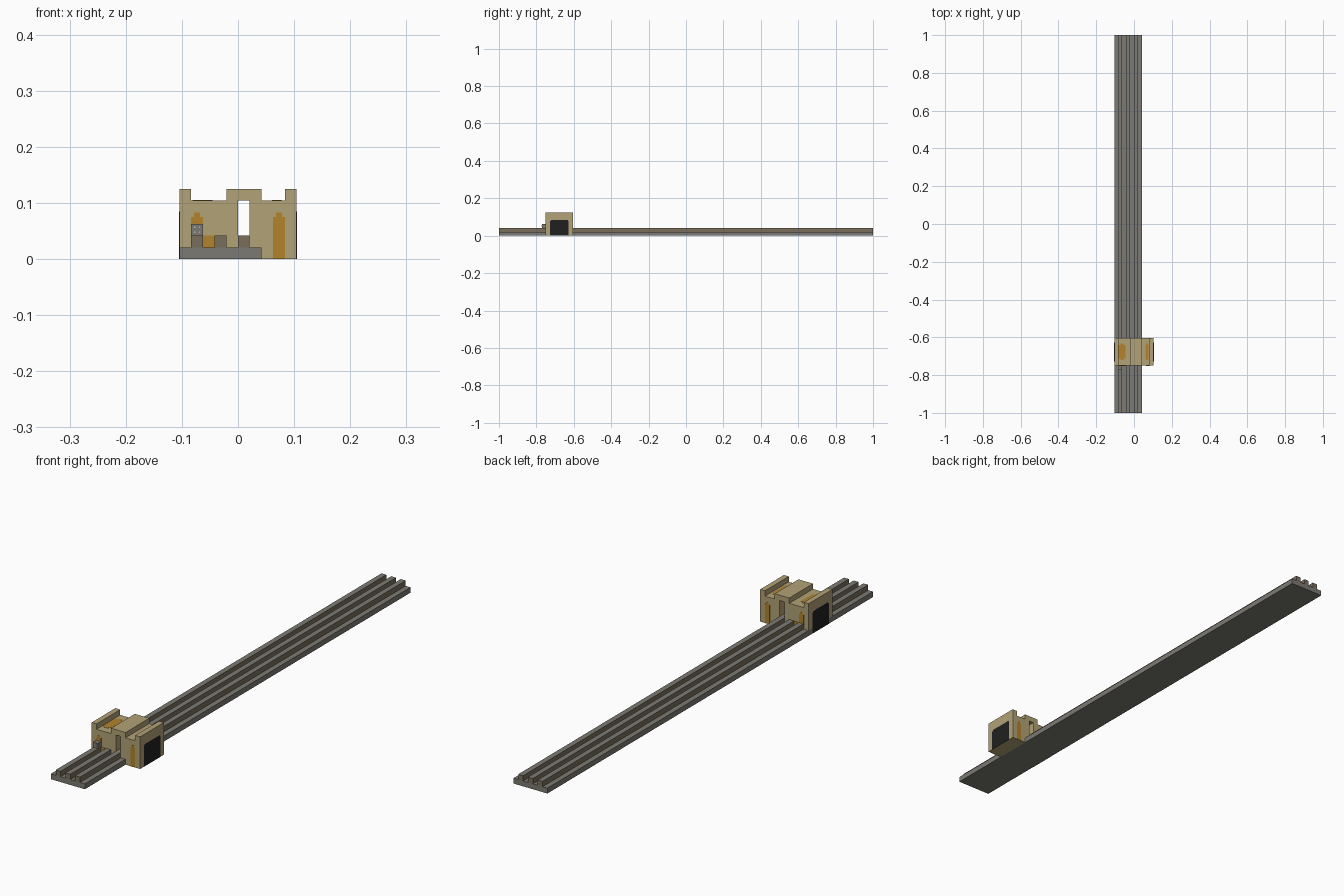
import bpy, bmesh

old = bpy.data.objects.get("Cube")
if old:
    bpy.data.objects.remove(old, do_unlink=True)

U = 1 / 48            # block unit
FRONT, BACK = -36 * U, -29 * U   # depth range of the gatehouse
LIFT = 0.0008         # thickness of painted plates


def material(name, r, g, b):
    lin = [((c / 255 + 0.055) / 1.055) ** 2.4 for c in (r, g, b)] + [1]
    m = bpy.data.materials.new(name)
    m.use_nodes = True
    m.diffuse_color = lin
    m.node_tree.nodes["Principled BSDF"].inputs["Base Color"].default_value = lin
    return m


stone = material("stone grey", 124, 122, 115)
wood = material("weathered brown", 123, 111, 92)
sand = material("sand tan", 178, 162, 118)
amber = material("amber", 178, 130, 44)
black = material("opening black", 32, 32, 33)
pale = material("pale dots", 172, 178, 182)


def prism(name, outline, axis, lo, hi, *mats):
    """Extrude a 2D outline along an axis; the outline uses the other two axes in order."""
    def place(p, d):
        co = list(p)
        co.insert(axis, d)
        return co
    bm = bmesh.new()
    a = [bm.verts.new(place(p, lo)) for p in outline]
    b = [bm.verts.new(place(p, hi)) for p in outline]
    bm.faces.new(a)
    bm.faces.new(b)
    for i in range(len(a)):
        j = (i + 1) % len(a)
        bm.faces.new((a[i], a[j], b[j], b[i]))
    bmesh.ops.recalc_face_normals(bm, faces=bm.faces)
    if len(mats) > 1:      # second colour goes on upward faces
        bm.normal_update()
        for f in bm.faces:
            f.material_index = int(f.normal.z > 0.5)
    me = bpy.data.meshes.new(name)
    bm.to_mesh(me)
    bm.free()
    for m in mats:
        me.materials.append(m)
    ob = bpy.data.objects.new(name, me)
    bpy.context.collection.objects.link(ob)
    return ob


def rect(x0, x1, y0, y1):
    return [(x0, y0), (x1, y0), (x1, y1), (x0, y1)]


# Track bed with three rails
prism("track_bed", rect(-5 * U, 2 * U, 0, U), 1, -1, 1, stone)
for name, x in (("left_edge_rail", -4), ("middle_rail", -2), ("right_edge_rail", 0)):
    prism(name, rect(x * U, (x + 1) * U, U, 2 * U), 1, -1, 1, wood, stone)

# Gatehouse: stepped roof profile with a doorway cut through it
steps = [(-5, 0), (5, 0), (5, 6), (4, 6), (4, 5), (2, 5), (2, 6), (-1, 6),
         (-1, 5), (-4, 5), (-4, 6), (-5, 6)]
house = prism("gatehouse", [(x * U, z * U) for x, z in steps], 1, FRONT, BACK, sand)
cutter = prism("doorway_cutter", rect(0, U, 2 * U, 5 * U), 1, FRONT - U, BACK + U, sand)
cutter.hide_render = True
cutter.hide_set(True)
cut = house.modifiers.new("doorway", "BOOLEAN")
cut.operation = "DIFFERENCE"
cut.solver = "EXACT"
cut.object = cutter

# Amber windows on front and back walls, each with a narrow tip
for side, y0, y1 in (("front", FRONT - LIFT, FRONT), ("back", BACK, BACK + LIFT)):
    for part, x in (("left", 3 * U), ("right", -4 * U)):
        q = U / 4
        low = 0 if x > 0 else U
        shape = [(x, low), (x + U, low), (x + U, 3.6 * U), (x + 3 * q, 3.6 * U),
                 (x + 3 * q, 4 * U), (x + q, 4 * U), (x + q, 3.6 * U), (x, 3.6 * U)]
        prism(f"{side}_{part}_window", shape, 1, y0, y1, amber)
    prism(f"{side}_low_panel", rect(-3 * U, -2 * U, U, 2 * U), 1, y0, y1, amber)

# Black arched openings on the two end walls, with stepped upper corners
mid = (FRONT + BACK) / 2
half = [(2.4, 0), (2.4, 3.8), (2.2, 3.8), (2.2, 4.05), (2, 4.05)]
arch = [(mid + y * U, z * U) for y, z in half]
arch += [(mid - y * U, z * U) for y, z in reversed(half)]
prism("left_opening", arch, 0, 5 * U, 5 * U + LIFT, black)
prism("right_opening", arch, 0, -5 * U - LIFT, -5 * U, black)

# Amber strips on the lower roofs, narrowed at both ends
for name, x0, x1 in (("right_roof_strip", -3.9, -2.2), ("left_roof_strip", 2.9, 3.7)):
    t = (x1 - x0) / 4
    ring = [(x0, -1.7), (x0 + t, -1.7), (x0 + t, -2.1), (x1 - t, -2.1), (x1 - t, -1.7),
            (x1, -1.7), (x1, 1.7), (x1 - t, 1.7), (x1 - t, 2.1), (x0 + t, 2.1),
            (x0 + t, 1.7), (x0, 1.7)]
    prism(name, [(x * U, mid + y * U) for x, y in ring], 2, 5 * U, 5 * U + LIFT, amber)

# Small dotted control block in front of the gatehouse
prism("control_block", rect(-4 * U, -3 * U, 2 * U, 3 * U), 1, FRONT - U, FRONT, stone)
for i in (0.25, 0.65):
    for k in (0.25, 0.65):
        x, z, s = (i - 4) * U, (k + 2) * U, 0.12 * U
        prism("control_dot", rect(x, x + s, z, z + s), 1, FRONT - U - LIFT, FRONT - U, pale)
